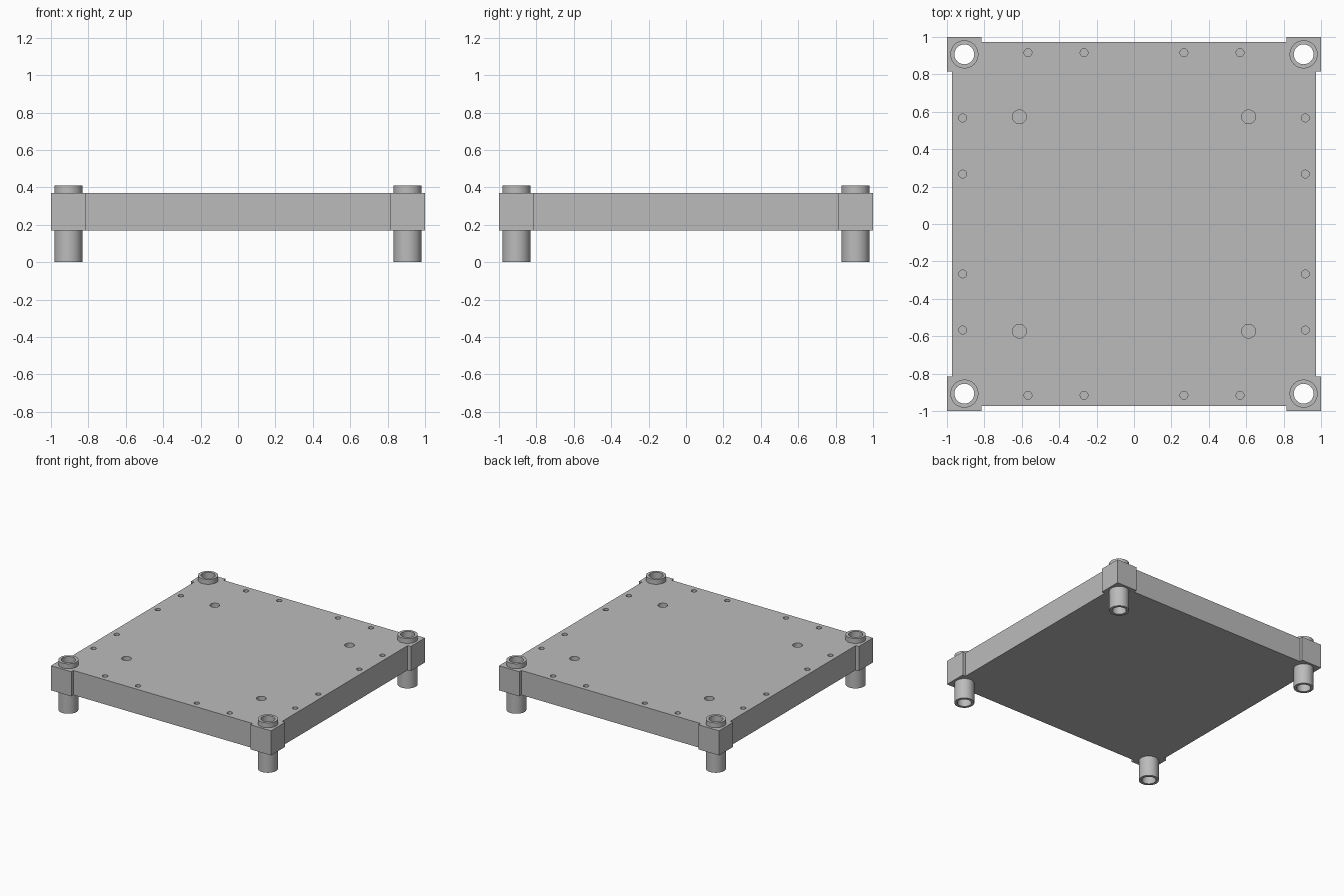
import bpy
import bmesh
import math
from mathutils import Matrix, Vector

cube = bpy.data.objects.get("Cube")
if cube:
    bpy.data.objects.remove(cube, do_unlink=True)

# Main dimensions
HALF, SIDE, INNER = 1.0, 0.972, 0.815
BOTTOM, TOP, SLEEVE_TOP = 0.168, 0.37, 0.41
POST, OUTER_R, BORE_R = 0.907, 0.075, 0.053
HOLE_DEPTH = 0.1

grey = bpy.data.materials.new("plain_grey")
grey.use_nodes = True
grey.diffuse_color = (0.5, 0.5, 0.5, 1)
grey.node_tree.nodes["Principled BSDF"].inputs["Base Color"].default_value = grey.diffuse_color


def make_object(name, bm):
    bmesh.ops.recalc_face_normals(bm, faces=bm.faces)
    mesh = bpy.data.meshes.new(name)
    bm.to_mesh(mesh)
    bm.free()
    mesh.materials.append(grey)
    obj = bpy.data.objects.new(name, mesh)
    bpy.context.collection.objects.link(obj)
    return obj


def smooth(obj):
    bpy.ops.object.select_all(action="DESELECT")
    obj.select_set(True)
    bpy.context.view_layer.objects.active = obj
    bpy.ops.object.shade_smooth_by_angle(angle=math.radians(30))


def add_cylinder(bm, x, y, z0, z1, radius, segments=32):
    bmesh.ops.create_cone(bm, cap_ends=True, segments=segments, radius1=radius,
                          radius2=radius, depth=z1 - z0,
                          matrix=Matrix.Translation((x, y, (z0 + z1) / 2)))


# Plate with square corner blocks: one side outline turned four times
bm = bmesh.new()
side = [(-HALF, -HALF), (-INNER, -HALF), (-INNER, -SIDE),
        (INNER, -SIDE), (INNER, -HALF)]
outline = []
for quarter in range(4):
    turn = Matrix.Rotation(quarter * math.pi / 2, 3, "Z")
    outline += [bm.verts.new(turn @ Vector((x, y, BOTTOM))) for x, y in side]
base = bm.faces.new(outline)
extruded = bmesh.ops.extrude_face_region(bm, geom=[base], use_keep_orig=True)
raised = [v for v in extruded["geom"] if isinstance(v, bmesh.types.BMVert)]
bmesh.ops.translate(bm, verts=raised, vec=(0, 0, TOP - BOTTOM))
plate = make_object("base_plate", bm)

# Cutter for the post openings, edge holes and large locating holes
bm = bmesh.new()
corners = [(sx, sy) for sx in (-1, 1) for sy in (-1, 1)]
for sx, sy in corners:
    add_cylinder(bm, sx * POST, sy * POST, 0, 0.5, (OUTER_R + BORE_R) / 2)
    add_cylinder(bm, sx * 0.613, sy * 0.573, TOP - HOLE_DEPTH, 0.5, 0.037)
    for along in (0.267, 0.567):
        for x, y in ((along, 0.916), (0.916, along)):
            add_cylinder(bm, sx * x, sy * y, TOP - HOLE_DEPTH, 0.5, 0.021, 24)
cutter = make_object("hole_cutter", bm)
cutter.hide_render = True

cut = plate.modifiers.new("holes", "BOOLEAN")
cut.operation = "DIFFERENCE"
cut.solver = "EXACT"
cut.object = cutter
bpy.context.view_layer.objects.active = plate
bpy.ops.object.modifier_apply(modifier=cut.name)
bpy.data.objects.remove(cutter, do_unlink=True)
smooth(plate)

# Hollow guide sleeves: a rectangular section spun around each post axis
names = {(-1, -1): "front_right", (1, -1): "front_left",
         (-1, 1): "back_right", (1, 1): "back_left"}
for sx, sy in corners:
    bm = bmesh.new()
    section = [(BORE_R, 0), (OUTER_R, 0), (OUTER_R, SLEEVE_TOP), (BORE_R, SLEEVE_TOP)]
    ring = [bm.verts.new((r, 0, z)) for r, z in section]
    edges = [bm.edges.new((ring[i], ring[(i + 1) % 4])) for i in range(4)]
    bmesh.ops.spin(bm, geom=ring + edges, cent=(0, 0, 0), axis=(0, 0, 1),
                   angle=math.tau, steps=48, use_merge=True)
    bmesh.ops.remove_doubles(bm, verts=bm.verts, dist=0.0001)
    sleeve = make_object(names[sx, sy] + "_guide_sleeve", bm)
    sleeve.location = (sx * POST, sy * POST, 0)
    smooth(sleeve)
